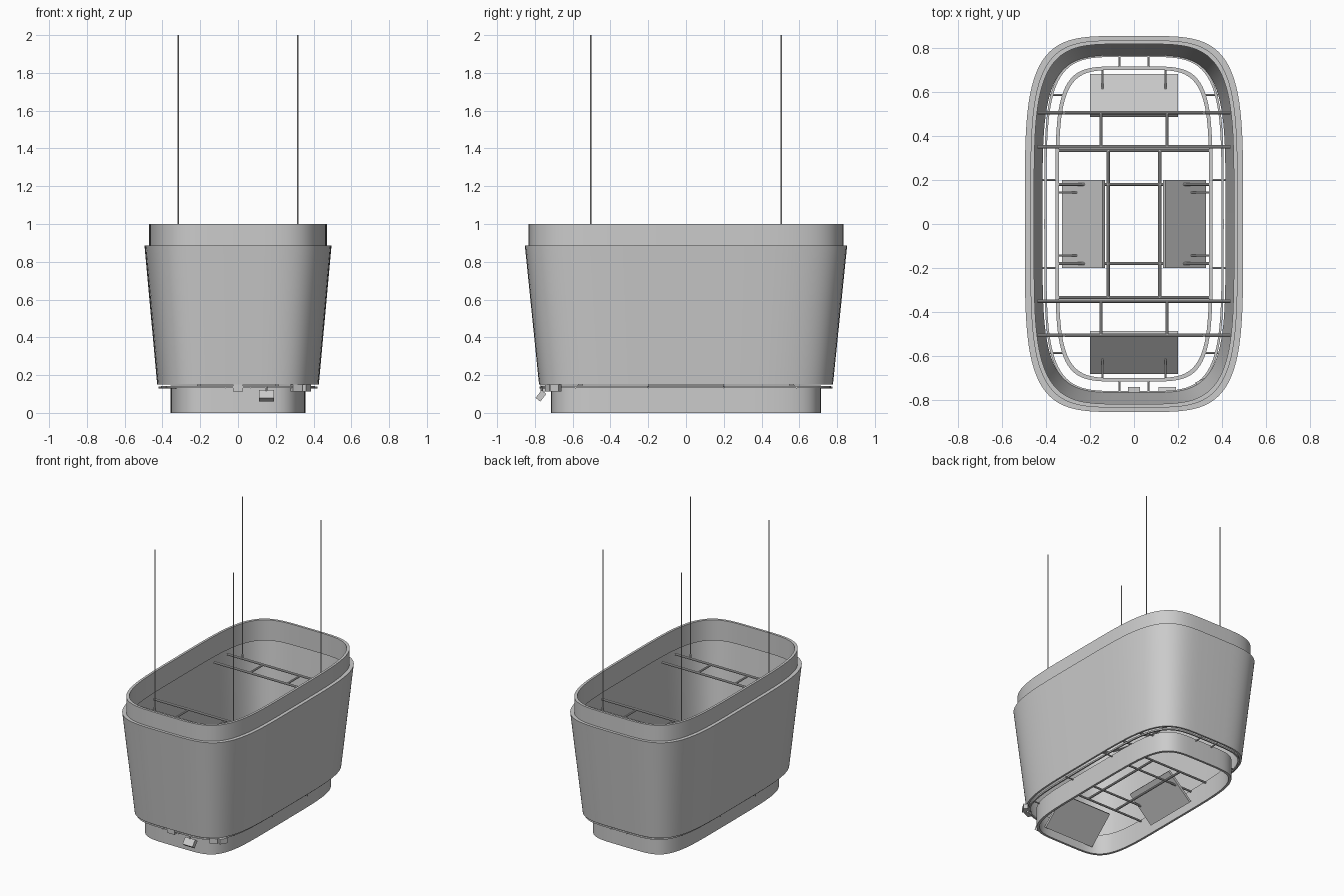
import bpy, bmesh, math
from mathutils import Vector, Matrix

if "Cube" in bpy.data.objects:
    bpy.data.objects.remove(bpy.data.objects["Cube"], do_unlink=True)


def material(name, value):
    mat = bpy.data.materials.new(name)
    mat.use_nodes = True
    color = (value, value, value, 1)
    mat.diffuse_color = color
    mat.node_tree.nodes["Principled BSDF"].inputs["Base Color"].default_value = color
    return mat


GREY = material("light grey", 0.6)


def finish(name, bm, smooth=True):
    bmesh.ops.recalc_face_normals(bm, faces=bm.faces)
    mesh = bpy.data.meshes.new(name)
    bm.to_mesh(mesh)
    bm.free()
    mesh.materials.append(GREY)
    obj = bpy.data.objects.new(name, mesh)
    bpy.context.collection.objects.link(obj)
    if smooth:
        bpy.ops.object.select_all(action="DESELECT")
        obj.select_set(True)
        bpy.context.view_layer.objects.active = obj
        bpy.ops.object.shade_smooth_by_angle(angle=math.radians(35))
    return obj


def oval(hx, hy, z, power, count=96):
    """Loop of points on a rectangle with bulging sides and round corners."""
    points = []
    for i in range(count):
        a = 2 * math.pi * i / count
        c, s = math.cos(a), math.sin(a)
        points.append((math.copysign(abs(c) ** (2 / power), c) * hx,
                       math.copysign(abs(s) ** (2 / power), s) * hy, z))
    return points


def hoop(name, profile, power):
    """Closed wall swept round the oval; profile holds (half x, half y, z)."""
    bm = bmesh.new()
    loops = [[bm.verts.new(p) for p in oval(*row, power)] for row in profile]
    for k, low in enumerate(loops):
        high = loops[(k + 1) % len(loops)]
        for i in range(len(low)):
            j = (i + 1) % len(low)
            bm.faces.new((low[i], low[j], high[j], high[i]))
    return finish(name, bm)


def straight_hoop(name, hx, hy, z0, z1, wall, power):
    return hoop(name, [(hx, hy, z0), (hx, hy, z1), (hx - wall, hy - wall, z1),
                       (hx - wall, hy - wall, z0)], power)


def rod(name, start, end, radius, sides=10):
    a, b = Vector(start), Vector(end)
    turn = (b - a).to_track_quat("Z", "Y").to_matrix().to_4x4()
    bm = bmesh.new()
    bmesh.ops.create_cone(bm, cap_ends=True, segments=sides, radius1=radius,
                          radius2=radius, depth=(b - a).length,
                          matrix=Matrix.Translation((a + b) / 2) @ turn)
    return finish(name, bm)


def box(name, size, place):
    bm = bmesh.new()
    bmesh.ops.create_cube(bm, size=1, matrix=place @ Matrix.Diagonal((*size, 1)))
    return finish(name, bm, smooth=False)


# Tapered outer shell, upper collar and lower collar
hoop("outer_shell", [(0.428, 0.778, 0.15), (0.495, 0.853, 0.885), (0.465, 0.825, 0.885),
                     (0.465, 0.825, 0.87), (0.48, 0.838, 0.87), (0.415, 0.765, 0.15)], 4.4)
straight_hoop("upper_collar", 0.47, 0.833, 0.85, 1.0, 0.017, 4.4)
straight_hoop("lower_collar", 0.357, 0.715, 0, 0.145, 0.016, 5)
straight_hoop("light_rail", 0.407, 0.768, 0.132, 0.143, 0.01, 4.6)

# Upper suspension frame with its cables
TOP = 0.82
for side in (-1, 1):
    for y in (0.35, 0.505):
        rod("upper_crossbar", (-0.437, side * y, TOP), (0.437, side * y, TOP), 0.008)
    for x in (-1, 1):
        rod("upper_spacer", (x * 0.15, side * 0.35, TOP), (x * 0.15, side * 0.505, TOP), 0.007)
        rod("cable", (x * 0.317, side * 0.505, TOP), (x * 0.317, side * 0.505, 2), 0.0035, 8)
        rod("cable_eye", (x * 0.317, side * 0.505, TOP), (x * 0.317, side * 0.505, TOP + 0.03), 0.008)

# Lower frame
LOW = 0.135
for side in (-1, 1):
    for y in (0.18, 0.333):
        rod("lower_crossbar", (-0.35, side * y, LOW), (0.35, side * y, LOW), 0.007)
    rod("lower_long_bar", (side * 0.117, -0.333, LOW), (side * 0.117, 0.333, LOW), 0.008)

# Short struts from the lower collar out to the shell
for sx in (-1, 1):
    for sy in (-1, 1):
        rod("end_strut", (sx * 0.065, sy * 0.705, LOW), (sx * 0.065, sy * 0.775, LOW), 0.005)
        for y, inner, outer in ((0.585, 0.32, 0.38), (0.2, 0.345, 0.42)):
            rod("side_strut", (sx * inner, sy * y, LOW), (sx * outer, sy * y, LOW), 0.005)

# Four tilted screens: the inner edge is high, the outer edge low
for quarter in range(4):
    spin = Matrix.Rotation(quarter * math.pi / 2, 4, "Z")
    end = quarter % 2 == 0
    reach = 0.583 if end else 0.228
    place = spin @ Matrix.Translation((0, reach, 0.125)) @ Matrix.Rotation(math.radians(-43), 4, "X")
    box("screen", (0.4, 0.25, 0.018), place)
    for x in (-0.142, 0.142):
        wall = 0.71 if end else 0.345
        rod("screen_arm", spin @ Vector((x, reach + 0.03, 0.11)),
            spin @ Vector((x, wall, 0.11)), 0.005)

# Small fittings on the rail at the front
for x, y, turn in ((0, -0.755, 0), (0.31, -0.72, 25), (0.36, -0.69, 60)):
    box("rail_fitting", (0.055, 0.03, 0.036),
        Matrix.Translation((x, y, 0.132)) @ Matrix.Rotation(math.radians(turn), 4, "Z"))
box("spotlight", (0.08, 0.032, 0.052), Matrix.Translation((0.15, -0.768, 0.09))
    @ Matrix.Rotation(math.radians(-38), 4, "X"))
rod("spotlight_stem", (0.15, -0.763, 0.1), (0.15, -0.763, 0.138), 0.006)
